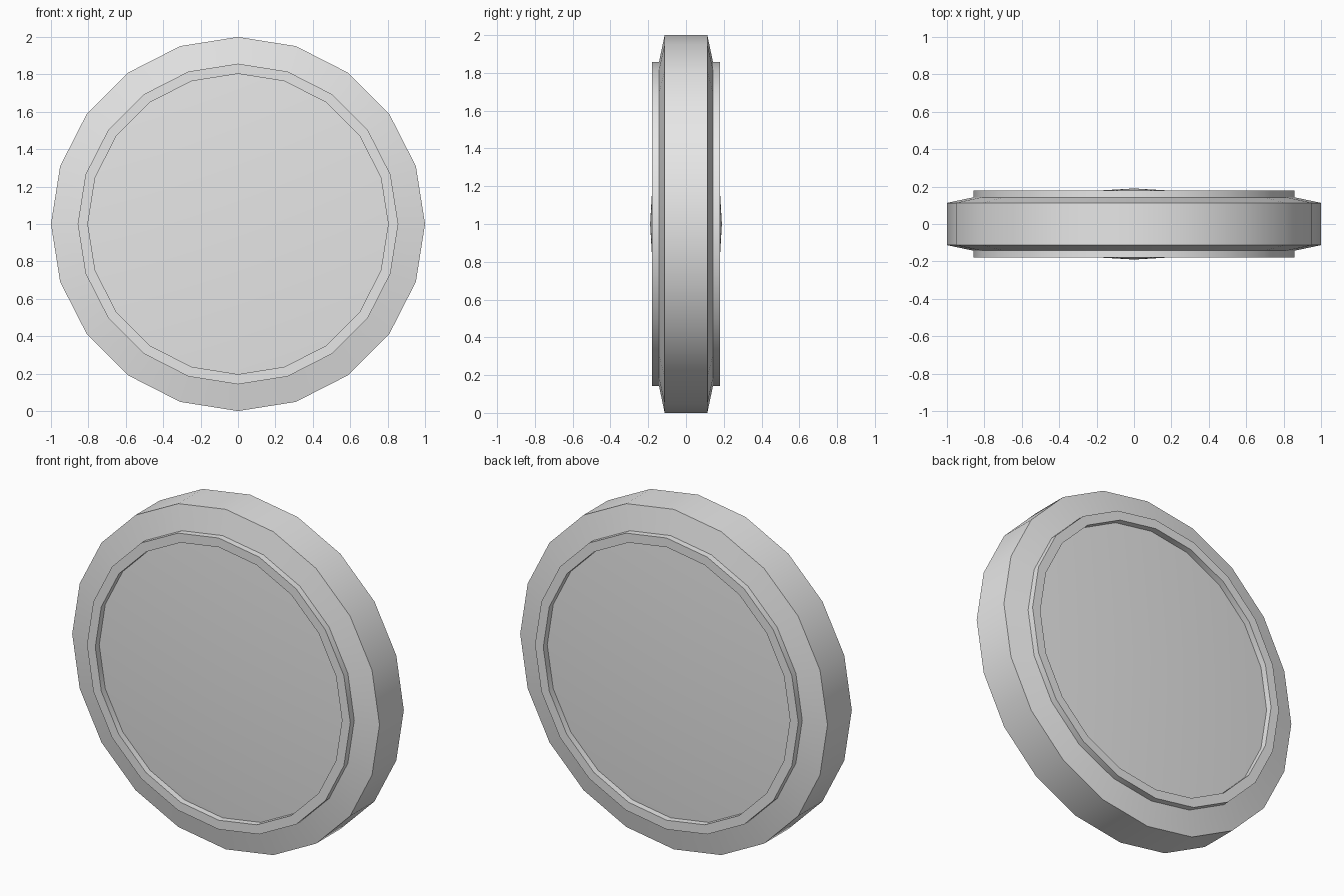
import bpy
import bmesh
from math import cos, sin, tau, radians

SIDES = 20
CENTRE_Z = 1.0

if "Cube" in bpy.data.objects:
    bpy.data.objects.remove(bpy.data.objects["Cube"], do_unlink=True)

grey = bpy.data.materials.new("light_grey")
grey.use_nodes = True
grey.diffuse_color = (0.8, 0.8, 0.8, 1)
grey.node_tree.nodes["Principled BSDF"].inputs["Base Color"].default_value = grey.diffuse_color


def mirrored(half):
    """Complete a (radius, y) half profile with its mirror across y = 0."""
    return half + [(r, -y) for r, y in reversed(half)]


def lathe(name, profile, closed):
    """Revolve a (radius, y) profile around the y axis."""
    bm = bmesh.new()
    rings = []
    for r, y in profile:
        if r == 0:
            rings.append([bm.verts.new((0, y, 0))] * SIDES)
        else:
            angles = [tau * i / SIDES for i in range(SIDES)]
            rings.append([bm.verts.new((r * cos(a), y, r * sin(a))) for a in angles])
    pairs = list(zip(rings, rings[1:]))
    if closed:
        pairs.append((rings[-1], rings[0]))
    for a, b in pairs:
        for i in range(SIDES):
            j = (i + 1) % SIDES
            corners = dict.fromkeys((a[i], a[j], b[j], b[i]))
            bm.faces.new(list(corners))
    bmesh.ops.recalc_face_normals(bm, faces=bm.faces)
    mesh = bpy.data.meshes.new(name)
    bm.to_mesh(mesh)
    bm.free()
    mesh.materials.append(grey)
    obj = bpy.data.objects.new(name, mesh)
    obj.location.z = CENTRE_Z
    bpy.context.collection.objects.link(obj)
    bpy.ops.object.select_all(action="DESELECT")
    obj.select_set(True)
    bpy.context.view_layer.objects.active = obj
    bpy.ops.object.shade_smooth_by_angle(angle=radians(30))
    return obj


# Tyre: flat tread with sloping sidewalls
lathe("tyre", mirrored([(0.857, 0.143), (1.0, 0.113)]), closed=True)

# Wheel disc: raised rim lip around a recessed, shallow cone on each side
lathe("wheel_disc", mirrored([(0, 0.19), (0.803, 0.143), (0.803, 0.18), (0.857, 0.18)]),
      closed=False)
